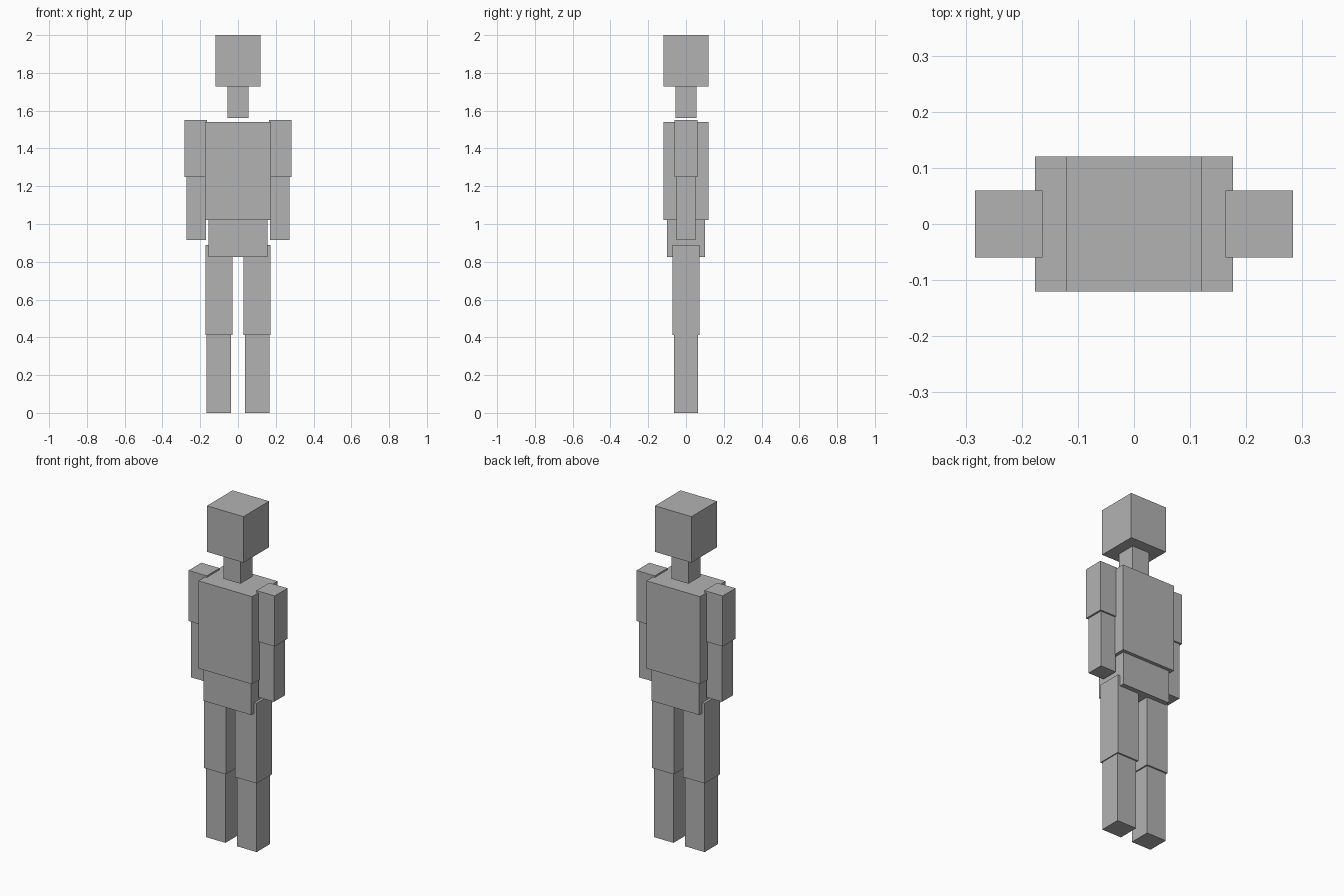
import bpy
import bmesh
from mathutils import Matrix, Vector

if "Cube" in bpy.data.objects:
    bpy.data.objects.remove(bpy.data.objects["Cube"])

grey = bpy.data.materials.new("plain_grey")
grey.diffuse_color = (0.45, 0.45, 0.45, 1.0)
grey.use_nodes = True
grey.node_tree.nodes["Principled BSDF"].inputs["Base Color"].default_value = grey.diffuse_color


def block(name, x0, x1, half_depth, z0, z1):
    """Flat-faced box spanning x0..x1 and z0..z1, centred on y = 0."""
    bm = bmesh.new()
    bmesh.ops.create_cube(bm, size=1.0)
    bm.transform(Matrix.Diagonal((x1 - x0, 2 * half_depth, z1 - z0, 1.0)))
    mesh = bpy.data.meshes.new(name)
    bm.to_mesh(mesh)
    bm.free()
    mesh.materials.append(grey)
    obj = bpy.data.objects.new(name, mesh)
    obj.location = Vector(((x0 + x1) / 2, 0.0, (z0 + z1) / 2))
    bpy.context.collection.objects.link(obj)


# Central parts: half width, half depth, bottom, top
for name, w, d, z0, z1 in (
    ("head", 0.12, 0.12, 1.727, 2.0),
    ("neck", 0.056, 0.056, 1.56, 1.727),
    ("torso", 0.176, 0.12, 1.02, 1.54),
    ("pelvis", 0.157, 0.10, 0.825, 1.02),
):
    block(name, -w, w, d, z0, z1)

# Limbs, mirrored: inner x, outer x, half depth, bottom, top
for name, xi, xo, d, z0, z1 in (
    ("upper_arm", 0.163, 0.283, 0.06, 1.25, 1.55),
    ("forearm", 0.170, 0.272, 0.051, 0.915, 1.25),
    ("thigh", 0.030, 0.173, 0.072, 0.412, 0.888),
    ("shin", 0.038, 0.167, 0.063, 0.0, 0.412),
):
    block("right_" + name, xi, xo, d, z0, z1)
    block("left_" + name, -xo, -xi, d, z0, z1)
